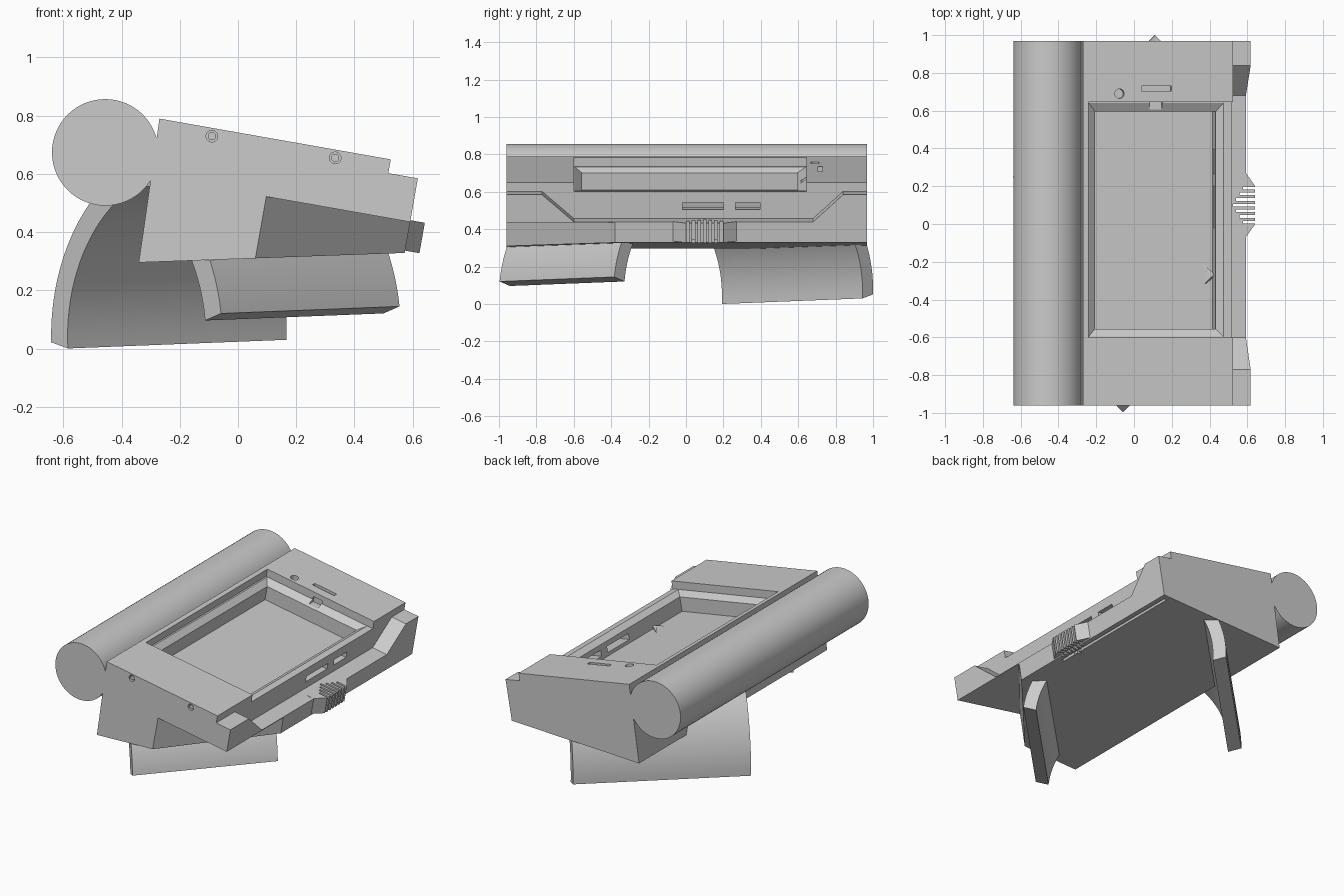
import bpy, bmesh
from math import radians, sin, cos, sqrt
from mathutils import Matrix, Vector

if "Cube" in bpy.data.objects:
    bpy.data.objects.remove(bpy.data.objects["Cube"])

grey = bpy.data.materials.new("plain grey")
grey.use_nodes = True
COLOUR = (0.6, 0.6, 0.6, 1)
grey.diffuse_color = COLOUR
grey.node_tree.nodes["Principled BSDF"].inputs["Base Color"].default_value = COLOUR

# Tilted frame of the housing: u down the sloping top, y along it, w out of it
TILT = Matrix.Translation((-0.27, 0, 0.79)) @ Matrix.Rotation(radians(10), 4, 'Y')
FRONT, BACK = -0.96, 0.968
FLOOR = -0.168


def loft(name, start, end, frame=Matrix()):
    """Solid between two matching loops of points."""
    bm = bmesh.new()
    a = [bm.verts.new(frame @ Vector(p)) for p in start]
    b = [bm.verts.new(frame @ Vector(p)) for p in end]
    bm.faces.new(a)
    bm.faces.new(b[::-1])
    for i in range(len(a)):
        j = (i + 1) % len(a)
        bm.faces.new((a[j], a[i], b[i], b[j]))
    bmesh.ops.recalc_face_normals(bm, faces=bm.faces)
    mesh = bpy.data.meshes.new(name)
    bm.to_mesh(mesh)
    bm.free()
    mesh.materials.append(grey)
    obj = bpy.data.objects.new(name, mesh)
    bpy.context.collection.objects.link(obj)
    return obj


def prism(name, points, axis, lo, hi, frame=TILT):
    """Extrude a 2D outline along one axis (0, 1 or 2)."""
    def place(t):
        return [p[:axis] + (t,) + p[axis:] for p in points]
    return loft(name, place(lo), place(hi), frame)


def rect(a0, a1, b0, b1):
    return [(a0, b0), (a1, b0), (a1, b1), (a0, b1)]


def disc(a, b, r, n=24):
    return [(a + r * cos(radians(360 * i / n)), b + r * sin(radians(360 * i / n)))
            for i in range(n)]


def cut(target, cutter):
    cutter.hide_render = True
    mod = target.modifiers.new("cut", 'BOOLEAN')
    mod.operation = 'DIFFERENCE'
    mod.solver = 'EXACT'
    mod.object = cutter
    bpy.context.view_layer.objects.active = target
    bpy.ops.object.modifier_apply(modifier=mod.name)
    bpy.data.objects.remove(cutter)


def smooth(obj):
    bpy.ops.object.select_all(action='DESELECT')
    obj.select_set(True)
    bpy.context.view_layer.objects.active = obj
    bpy.ops.object.shade_smooth_by_angle(angle=radians(30))


# Housing with a low shelf along its lower side
housing = prism("housing", [(0, 0), (0.807, 0), (0.807, -0.048), (0.91, -0.048),
                            (0.91, -0.308), (0.016, -0.499), (0.002, -0.056)],
                1, FRONT, BACK)

# Shelf dips between two slanted shoulders
cut(housing, prism("shelf_cutter", [(-0.83, 0.005), (-0.77, -0.048), (-0.6, -0.195),
                                    (0.68, -0.195), (0.84, -0.048), (0.9, 0.005)],
                   0, 0.807, 1))
# Screen recess, open on the lower side, with a sloped frame around a deep well
cut(housing, prism("recess_cutter", rect(0.03, 0.9, -0.6, 0.645), 2, -0.05, 0.1))
cut(housing, loft("frame_cutter",
                  [(u, y, -0.049) for u, y in rect(0.038, 0.766, -0.598, 0.643)],
                  [(u, y, -0.077) for u, y in rect(0.078, 0.727, -0.555, 0.595)], TILT))
cut(housing, prism("well_cutter", rect(0.078, 0.727, -0.555, 0.595), 2, FLOOR, -0.07))
# Underside corner cut away along the arm
cut(housing, prism("corner_cutter", [(0.408, -0.96), (0.36, -1.02), (1.02, -1.02),
                                     (1.02, -0.258), (0.91, -0.38)], 2, -0.6, -0.2))
# Ports open into the well; groove, button hole and latch notch
for y0, y1 in ((-0.02, 0.2), (0.265, 0.395)):
    cut(housing, prism("port_cutter", rect(y0, y1, -0.147, -0.109), 0, 0.7, 0.85))
cut(housing, prism("groove_cutter", rect(0.315, 0.475, 0.705, 0.73), 2, -0.03, 0.05))
cut(housing, prism("button_cutter", disc(0.196, 0.69, 0.025), 2, -0.03, 0.05))
cut(housing, prism("notch_cutter", rect(0.37, 0.435, 0.59, 0.655), 2, -0.07, -0.03))
# Slide track under the lower edge
cut(housing, prism("track_cutter", rect(0.862, 0.88, -0.04, 0.93), 2, -0.6, -0.295))

# Recessed pins on the front end
for u in (0.188, 0.618):
    cut(housing, prism("pin_cutter", disc(u, -0.028, 0.02), 1, FRONT - 0.05, FRONT + 0.03))
    prism("end_pin", disc(u, -0.028, 0.014), 1, FRONT + 0.005, FRONT + 0.04)

# Sliding grip on the shelf, with slots staggered to a point
grip = prism("grip", [(0.86, -0.07), (0.91, -0.07), (0.96, 0), (0.96, 0.2),
                      (0.91, 0.27), (0.86, 0.27)], 2, -0.3, -0.194)
for i in range(7):
    y = 0.01 + 0.03 * i
    start = 0.84 + 0.018 * abs(i - 3)
    for part in (housing, grip):
        cut(part, prism("slot_cutter", rect(start, 1, y - 0.007, y + 0.007), 2, -0.6, -0.18))

# Long roll along the upper side
roll = prism("roll", disc(-0.456, 0.674, 0.183, 64), 1, FRONT, BACK, Matrix())
smooth(roll)

# Cuff straps: arcs around an axis running diagonally under the housing
d = 1 / sqrt(2)
CUFF = Matrix(((d, -d, 0, 0), (d, d, 0, 0), (0.028, 0, 1, 0.05), (0, 0, 0, 1)))


def strap(name, side, s0, s1, inner_start, outer_start, end, steps=20):
    def arc(r, first):
        angles = [radians(first + (end - first) * i / steps) for i in range(steps + 1)]
        return [(side * r * cos(a) - 0.02, r * sin(a)) for a in angles]
    outline = arc(0.65, outer_start) + arc(0.57, inner_start)[::-1]
    obj = prism(name, outline, 0, s0, s1, CUFF)
    # Keep the strap clear of the screen well
    cut(obj, prism("clearance_cutter", rect(0.03, 0.79, -0.62, 0.66), 2, FLOOR - 0.01, 0.1))
    smooth(obj)


strap("front_strap", -1, -0.746, 0.121, 6.8, 8.1, 40)
strap("back_strap", 1, -0.278, 0.785, -4.2, -1.8, 64)

# Strap corner showing through the screen floor
loft("strap_corner",
     [(u, y, FLOOR - 0.02) for u, y in ((0.66, -0.2), (0.743, -0.27), (0.636, -0.365))],
     [(0.664, -0.205, FLOOR + 0.001), (0.741, -0.27, FLOOR + 0.018),
      (0.716, -0.282, FLOOR + 0.014)], TILT)
